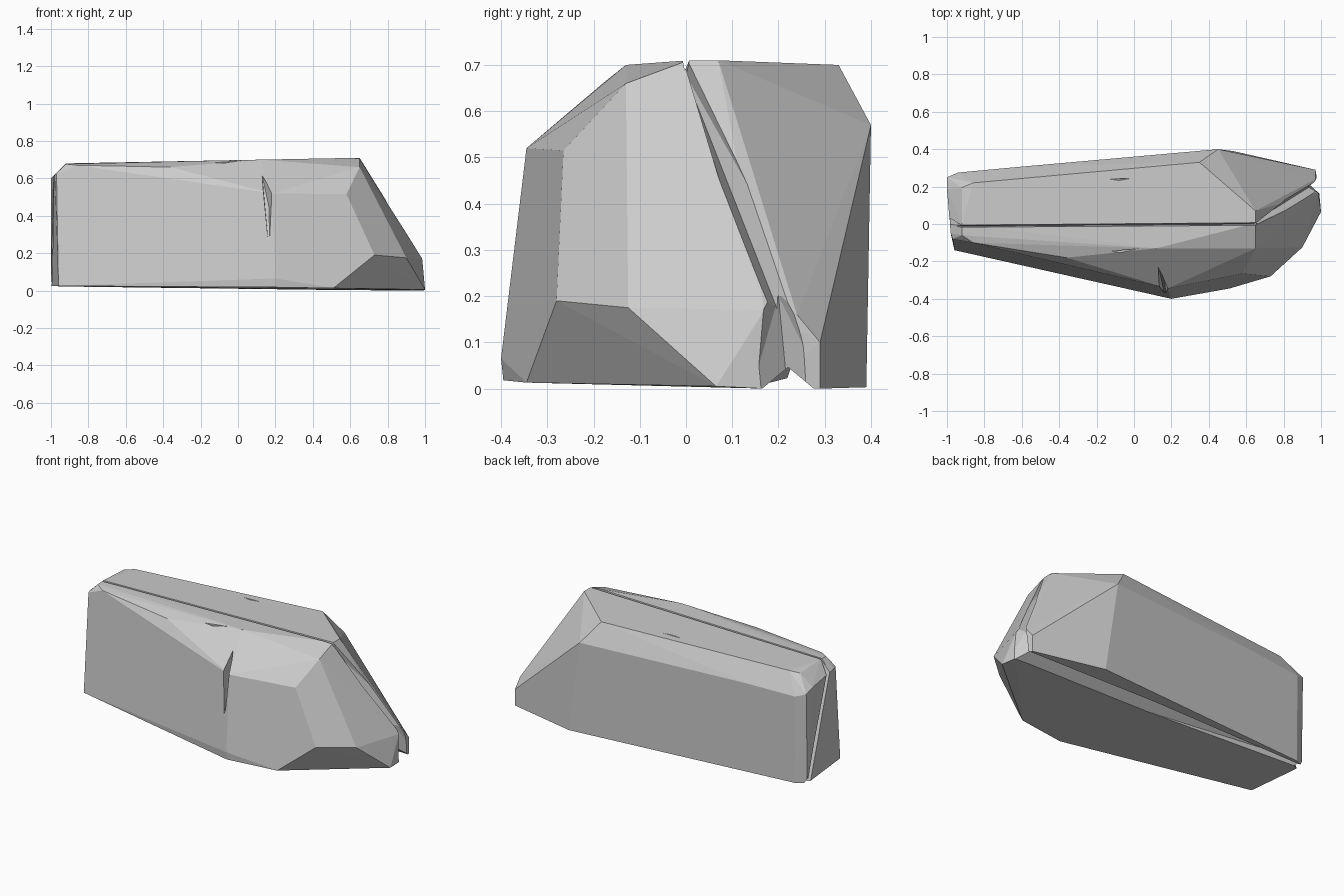
import bpy, bmesh
from math import radians
from mathutils import Vector


def hull(name, pts):
    """Faceted solid wrapped around a few corner points."""
    bm = bmesh.new()
    for p in pts:
        bm.verts.new(p)
    res = bmesh.ops.convex_hull(bm, input=bm.verts[:])
    loose = {g for g in res["geom_interior"] + res["geom_unused"]
             if isinstance(g, bmesh.types.BMVert) and not g.link_faces}
    bmesh.ops.delete(bm, geom=list(loose), context='VERTS')
    bmesh.ops.dissolve_limit(bm, angle_limit=radians(1.5), verts=bm.verts[:], edges=bm.edges[:])
    bmesh.ops.recalc_face_normals(bm, faces=bm.faces[:])
    me = bpy.data.meshes.new(name)
    bm.to_mesh(me)
    bm.free()
    ob = bpy.data.objects.new(name, me)
    bpy.context.collection.objects.link(ob)
    return ob


def wedge(name, p, q, out, w1, w2, depth):
    """V-shaped cutter from p to q; w1, w2 are half widths at the surface."""
    p, q, out = Vector(p), Vector(q), Vector(out).normalized()
    side = (q - p).cross(out).normalized()
    k = (depth + 0.04) / depth
    pts = []
    for c, w in ((p, w1), (q, w2)):
        pts += [c + out * 0.04 + side * w * k, c + out * 0.04 - side * w * k, c - out * depth]
    return hull(name, pts)


# Corners of the front half of the boulder
front = [
    (0.65, 0, 0.70), (0.65, -0.13, 0.66), (0.90, -0.125, 0.175), (0.98, 0.04, 0.045),
    (1.0, 0.065, 0.005), (0.985, 0.17, 0.17), (0.99, 0.17, 0.0),
    (0.58, -0.265, 0.515), (0.73, -0.28, 0.19), (0.51, -0.345, 0.013),
    (0.18, -0.345, 0.52), (0.20, -0.40, 0.065), (0.20, -0.395, 0.018),
    (0.12, -0.13, 0.70), (-0.36, -0.18, 0.66), (-0.86, -0.10, 0.67),
    (-0.92, -0.06, 0.677), (-0.97, -0.08, 0.62), (-0.98, -0.05, 0.62),
    (-0.96, -0.14, 0.025), (-0.80, -0.165, 0.024),
]
# Corners of the back half
back = [
    (0.65, 0.005, 0.71), (0.65, 0.07, 0.71), (0.97, 0.24, 0.16), (0.97, 0.29, 0.10),
    (0.97, 0.29, 0.0), (0.35, 0.33, 0.70), (0.45, 0.40, 0.57), (0.53, 0.39, 0.003),
    (-0.62, 0.305, 0.57), (-0.86, 0.22, 0.68), (-0.92, 0.195, 0.67), (-0.92, 0, 0.68),
    (-0.98, 0, 0.62), (-1.0, 0.185, 0.60), (-1.0, 0.25, 0.58), (-0.94, 0.275, 0.56),
    (-0.94, 0.27, 0.022), (-1.0, 0.24, 0.025),
]
boulder = hull("boulder", front + back)

# Seam that runs all the way round the stone, plus a front crack and shallow chips
cutters = [
    wedge("top_seam", (-1.0, -0.012, 0.68), (0.66, 0.0, 0.705), (0, 0, 1), 0.006, 0.006, 0.03),
    wedge("right_seam", (0.65, 0.0, 0.705), (0.985, 0.21, 0.17), (0.85, 0.1, 0.5), 0.004, 0.028, 0.04),
    wedge("lower_right_seam", (0.98, 0.20, 0.20), (0.985, 0.222, -0.03), (1, 0, 0), 0.028, 0.05, 0.05),
    wedge("bottom_seam", (-1.05, 0.235, 0.022), (1.05, 0.22, 0.0), (0, 0, -1), 0.012, 0.055, 0.045),
    wedge("left_seam", (-0.95, -0.015, 0.70), (-0.995, 0.235, -0.02), (-1, 0, 0), 0.007, 0.014, 0.03),
    hull("front_crack", [(0.13, -0.22, 0.61), (0.125, -0.30, 0.64), (0.185, -0.36, 0.53),
                         (0.14, -0.40, 0.53), (0.172, -0.42, 0.15), (0.165, -0.30, 0.45)]),
    hull("top_chip", [(-0.21, 0.24, 0.72), (0.08, 0.25, 0.72), (-0.08, 0.222, 0.72),
                      (-0.08, 0.24, 0.675)]),
    hull("front_chip", [(-0.24, -0.16, 0.72), (0.10, -0.125, 0.72), (-0.07, -0.165, 0.70),
                        (-0.07, -0.14, 0.665)]),
]
for c in cutters:
    c.hide_render = True
    c.hide_set(True)
    m = boulder.modifiers.new(c.name, 'BOOLEAN')
    m.operation = 'DIFFERENCE'
    m.solver = 'EXACT'
    m.object = c
